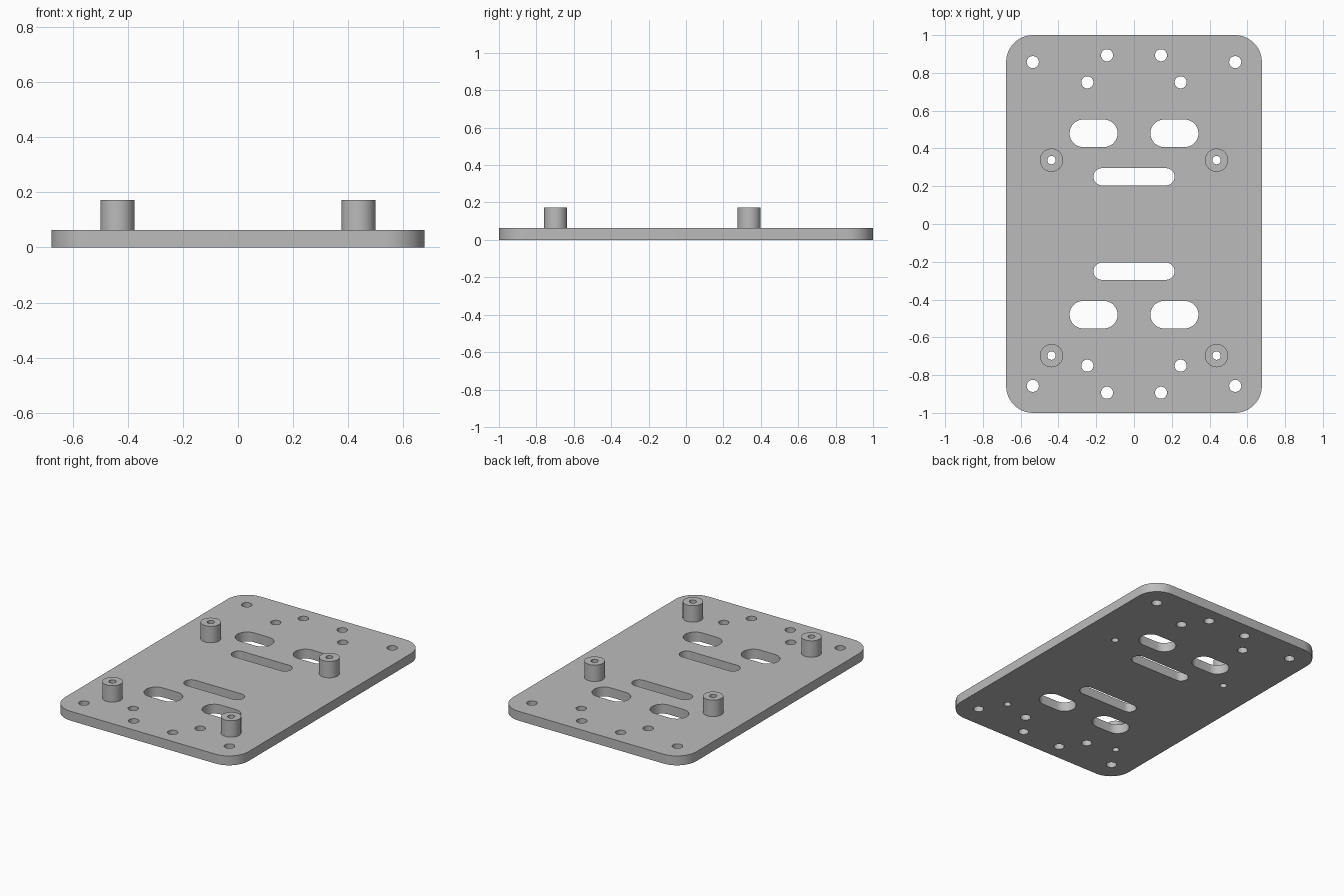
import bpy, bmesh, math

if "Cube" in bpy.data.objects:
    bpy.data.objects.remove(bpy.data.objects["Cube"])

PLATE_TOP = 0.0625
POST_TOP = 0.172

grey = bpy.data.materials.new("plain_grey")
grey.diffuse_color = (0.5, 0.5, 0.5, 1)
grey.use_nodes = True
grey.node_tree.nodes["Principled BSDF"].inputs["Base Color"].default_value = grey.diffuse_color


def rounded(cx, cy, hx, hy, r, n=12):
    """Outline of a rounded rectangle; becomes a slot or circle when r fills it."""
    pts = []
    for q, (sx, sy) in enumerate([(1, 1), (-1, 1), (-1, -1), (1, -1)]):
        for i in range(n + 1):
            a = math.pi / 2 * (q + i / n)
            p = (cx + sx * (hx - r) + r * math.cos(a),
                 cy + sy * (hy - r) + r * math.sin(a))
            if not pts or math.dist(p, pts[-1]) > 1e-5:
                pts.append(p)
    if math.dist(pts[0], pts[-1]) < 1e-5:
        pts.pop()
    return pts


def circle(x, y, r):
    return rounded(x, y, r, r, r)


def extruded(name, outlines, z0, z1, open_bottom=False):
    """Fill the first outline minus the others, and extrude from z0 to z1."""
    curve = bpy.data.curves.new(name, 'CURVE')
    curve.dimensions = '2D'
    curve.fill_mode = 'BOTH'
    curve.extrude = (z1 - z0) / 2
    for pts in outlines:
        s = curve.splines.new('POLY')
        s.points.add(len(pts) - 1)
        for p, (x, y) in zip(s.points, pts):
            p.co = (x, y, 0, 1)
        s.use_cyclic_u = True
    temp = bpy.data.objects.new(name + "_outline", curve)
    bpy.context.collection.objects.link(temp)
    dg = bpy.context.evaluated_depsgraph_get()
    mesh = bpy.data.meshes.new_from_object(temp.evaluated_get(dg))
    bpy.data.objects.remove(temp)

    bm = bmesh.new()
    bm.from_mesh(mesh)
    bmesh.ops.remove_doubles(bm, verts=bm.verts, dist=1e-5)
    bmesh.ops.translate(bm, verts=bm.verts, vec=(0, 0, (z0 + z1) / 2))
    bmesh.ops.recalc_face_normals(bm, faces=bm.faces)
    if open_bottom:
        low = [f for f in bm.faces if all(v.co.z < z0 + 1e-4 for v in f.verts)]
        bmesh.ops.delete(bm, geom=low, context='FACES')
    bm.to_mesh(mesh)
    bm.free()
    mesh.materials.clear()
    mesh.materials.append(grey)
    obj = bpy.data.objects.new(name, mesh)
    bpy.context.collection.objects.link(obj)
    bpy.ops.object.select_all(action='DESELECT')
    obj.select_set(True)
    bpy.context.view_layer.objects.active = obj
    bpy.ops.object.shade_smooth_by_angle(angle=math.radians(30))
    return obj


posts = [(sx * 0.437, y) for sx in (-1, 1) for y in (0.338, -0.697)]

# Base plate outline, then its holes and slots
outlines = [rounded(0, 0, 0.677, 1.0, 0.143)]
for sy in (-1, 1):
    outlines.append(rounded(0, sy * 0.25, 0.215, 0.0455, 0.0455))        # long slot
    for sx in (-1, 1):
        outlines.append(rounded(sx * 0.214, sy * 0.48, 0.127, 0.073, 0.073))  # wide slot
        for x, y in [(0.536, 0.857), (0.143, 0.893), (0.247, 0.75)]:
            outlines.append(circle(sx * x, sy * y, 0.032))               # screw hole
outlines += [circle(x, y, 0.022) for x, y in posts]
extruded("base_plate", outlines, 0, PLATE_TOP)

# Hollow standoff posts
for i, (x, y) in enumerate(posts):
    extruded(f"standoff_{i + 1}", [circle(x, y, 0.0615), circle(x, y, 0.022)],
             PLATE_TOP, POST_TOP, open_bottom=True)
